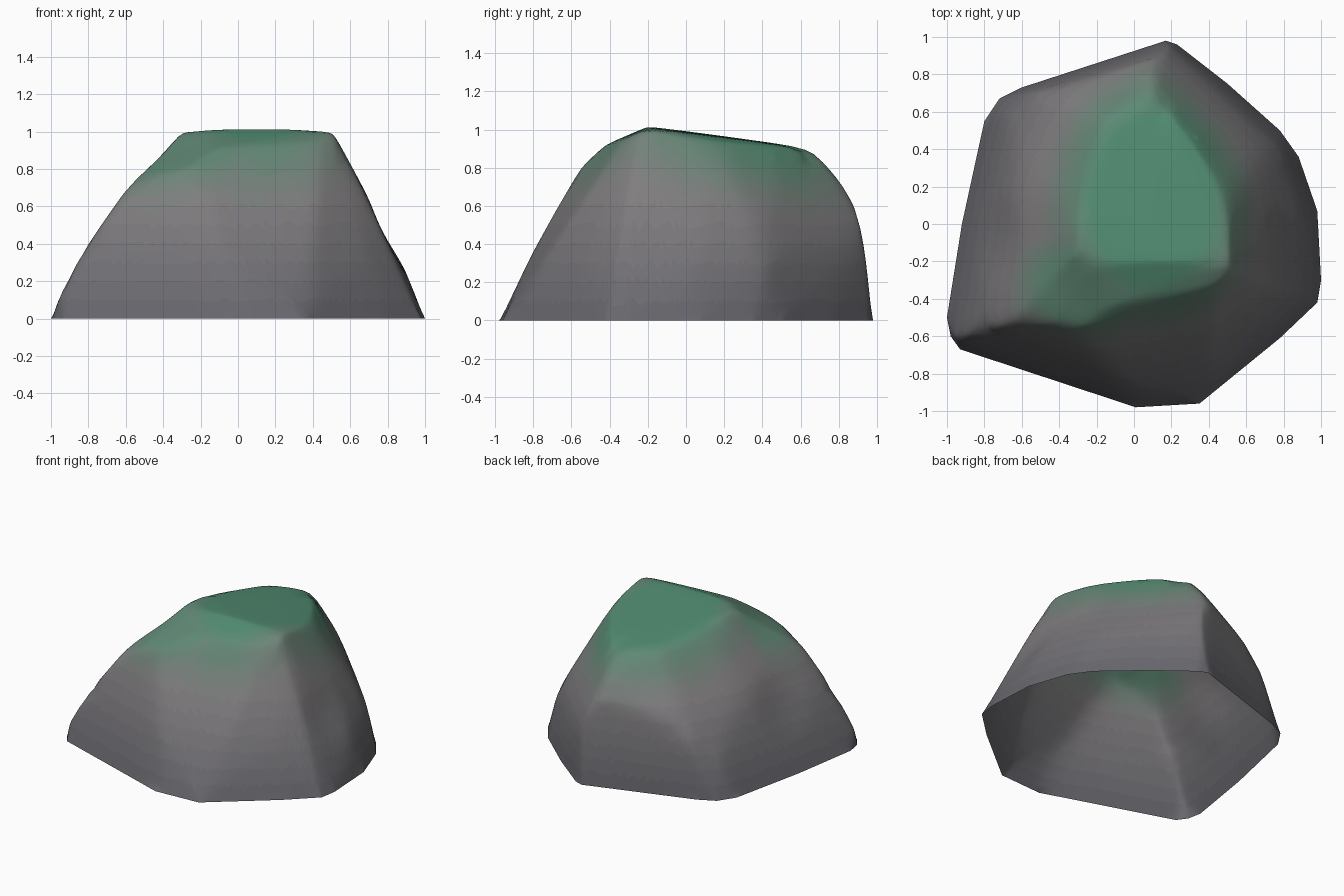
import bpy, bmesh, math
from mathutils import Vector

if "Cube" in bpy.data.objects:
    bpy.data.objects.remove(bpy.data.objects["Cube"])

# ground outline of the rock (x, y at z = 0)
outline = [(-1, -.5), (-.98, -.6), (-.93, -.67), (.01, -.98), (.35, -.96), (.78, -.61),
           (.98, -.42), (1, -.3), (.98, .07), (.88, .36), (.78, .5), (.5, .75),
           (.23, .96), (.17, .98), (-.6, .73), (-.72, .67), (-.8, .55), (-.92, 0)]

# corners where the side facets break
sides = [(-.95, -.6, .14), (-.84, -.57, .36), (-.63, -.5, .66), (-.43, -.53, .77), (-.28, -.58, .78),
         (-.13, -.79, .4), (.38, -.79, .26), (.68, -.52, .34),
         (.87, -.24, .27), (.9, .03, .26), (.66, -.2, .7), (.64, .22, .65), (.75, .42, .36),
         (.2, .93, .45), (.08, .88, .62), (.08, .81, .74),
         (-.47, .72, .48), (-.68, .57, .28), (-.62, .2, .58)]

# corners of the sloping top
crown = [(-.31, -.15, 1.0), (-.2, -.22, 1.01), (.1, -.18, 1.015), (.5, -.2, 1.01), (.55, -.26, .94),
         (.43, -.34, .94), (-.1, -.43, .92), (-.3, .1, .98), (-.17, .55, .91),
         (.12, .67, .9), (.3, .48, .9), (.5, .15, .94)]

bm = bmesh.new()
for p in [(x, y, 0) for x, y in outline] + sides + crown:
    bm.verts.new(p)
hull = bmesh.ops.convex_hull(bm, input=bm.verts[:])
spare = {v for v in hull["geom_interior"] + hull["geom_unused"] if isinstance(v, bmesh.types.BMVert)}
bmesh.ops.delete(bm, geom=list(spare), context='VERTS')

# open underside
floor = [f for f in bm.faces if all(v.co.z < 1e-4 for v in f.verts)]
bmesh.ops.delete(bm, geom=floor, context='FACES')
bmesh.ops.recalc_face_normals(bm, faces=bm.faces[:])

# weathered, softened edges
bmesh.ops.subdivide_edges(bm, edges=bm.edges[:], cuts=5, use_grid_fill=True)
for _ in range(3):
    inner = [v for v in bm.verts if not v.is_boundary]
    bmesh.ops.smooth_vert(bm, verts=inner, factor=.5, use_axis_x=True, use_axis_y=True, use_axis_z=True)
bmesh.ops.subdivide_edges(bm, edges=bm.edges[:], cuts=1, use_grid_fill=True)

# shallow hollows worn into the hull: centre, radius, depth
hollows = [((-.36, -.3, .9), .28, .012), ((-.72, -.1, .45), .3, .02), ((.78, -.1, .45), .25, .015)]
bm.normal_update()
for c, r, depth in hollows:
    for v in bm.verts:
        d = (v.co - Vector(c)).length / r
        if d < 1 and not v.is_boundary:
            v.co -= v.normal * depth * (1 - d * d) ** 2

# moss patches seen from above: centre x, y, radii and strength
patches = [(.1, .13, .4, .54, 1), (-.27, -.34, .34, .22, .75)]
STEPS, TONES = 8, 6


def clamp(t):
    return max(0, min(1, t))


def moss(p):
    spread = max(s * clamp((1.55 - math.hypot((p.x - x) / a, (p.y - y) / b)) / .75)
                 for x, y, a, b, s in patches)
    return spread * clamp((p.z - .5) / .3)


for f in bm.faces:
    c = f.calc_center_median()
    tone = clamp((c.z - .05) / .6)
    f.material_index = round(tone * TONES) * (STEPS + 1) + round(moss(c) * STEPS)
    f.smooth = True

mesh = bpy.data.meshes.new("mossy_rock")
bm.to_mesh(mesh)
bm.free()
rock = bpy.data.objects.new("mossy_rock", mesh)
bpy.context.collection.objects.link(rock)


def mix(a, b, t):
    return tuple(p + (q - p) * t for p, q in zip(a, b))


# dark foot to lighter stone, each blending into green moss
foot, stone, green = (.135, .132, .15), (.215, .205, .21), (.083, .26, .165)
for k in range(TONES + 1):
    for i in range(STEPS + 1):
        m = bpy.data.materials.new(f"stone_{k}_moss_{i}")
        m.diffuse_color = mix(mix(foot, stone, k / TONES), green, i / STEPS) + (1,)
        m.use_nodes = True
        m.node_tree.nodes["Principled BSDF"].inputs["Base Color"].default_value = m.diffuse_color
        mesh.materials.append(m)
